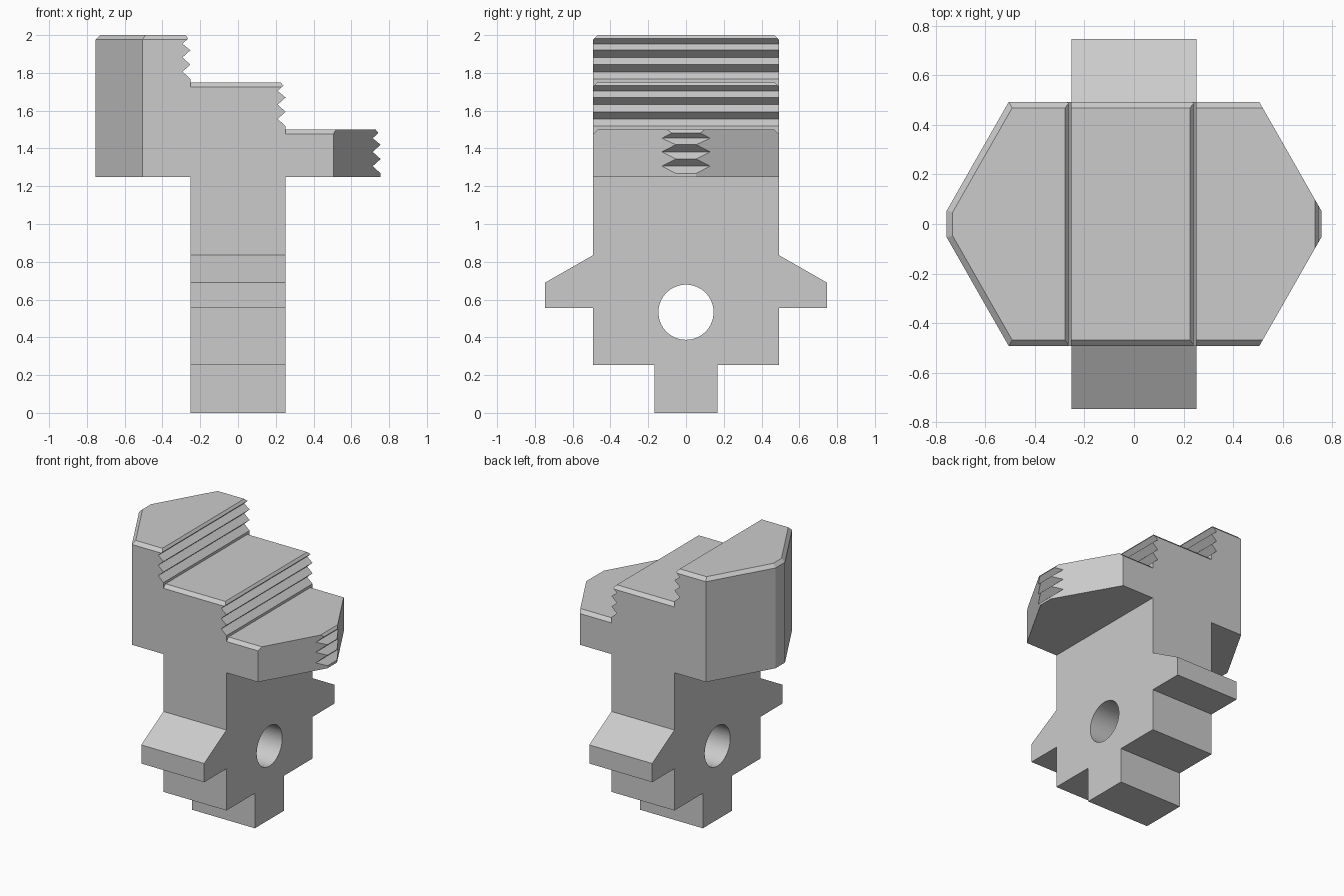
import bpy, bmesh
from mathutils import Vector

cube = bpy.data.objects.get("Cube")
if cube:
    bpy.data.objects.remove(cube, do_unlink=True)

steel = bpy.data.materials.new("steel grey")
steel.use_nodes = True
GREY = (0.6, 0.6, 0.6, 1)
steel.diffuse_color = GREY
steel.node_tree.nodes["Principled BSDF"].inputs["Base Color"].default_value = GREY

STEM_X = 0.252    # half thickness of the stem
HALF_Y = 0.492    # half width of the jaw
END_X = 0.755     # half length of the head
BASE_Z = 1.25     # underside of the head
BEVEL = 0.024
SLANT = Vector((0.438, 0.25, 0)).normalized()   # outward normal of the slanted flanks
CORNER = Vector((0.505, HALF_Y, 0))


def prism(points, direction):
    """Closed bmesh: a flat outline extruded along a vector."""
    bm = bmesh.new()
    face = bm.faces.new([bm.verts.new(p) for p in points])
    new = bmesh.ops.extrude_face_region(bm, geom=[face])["geom"]
    verts = [v for v in new if isinstance(v, bmesh.types.BMVert)]
    bmesh.ops.translate(bm, verts=verts, vec=direction)
    bmesh.ops.recalc_face_normals(bm, faces=bm.faces)
    return bm


def cut(bm, point, normal):
    """Slice off everything beyond a plane and cap the opening."""
    geom = bm.verts[:] + bm.edges[:] + bm.faces[:]
    res = bmesh.ops.bisect_plane(bm, geom=geom, dist=1e-6, plane_co=point,
                                 plane_no=normal, clear_outer=True)
    edges = [e for e in res["geom_cut"] if isinstance(e, bmesh.types.BMEdge)]
    bmesh.ops.holes_fill(bm, edges=[e for e in edges if e.is_boundary], sides=0)


def finish(name, bm):
    bmesh.ops.recalc_face_normals(bm, faces=bm.faces)
    mesh = bpy.data.meshes.new(name)
    bm.to_mesh(mesh)
    bm.free()
    mesh.materials.append(steel)
    obj = bpy.data.objects.new(name, mesh)
    bpy.context.collection.objects.link(obj)
    return obj


def step(name, x0, x1, top, end=0):
    """One serrated step; end is -1 or 1 where the flanks taper."""
    valley = 0.042
    teeth = [(-0.026, 0), (-0.012, -0.018), (-valley, -0.046)]
    for i in range(3):
        teeth.append((0, -0.08 - 0.076 * i))
        if i < 2:
            teeth.append((-valley, -0.118 - 0.076 * i))
    outline = [(x0, BASE_Z), (x0, top)]
    outline += [(x1 + dx, top + dz) for dx, dz in teeth] + [(x1, BASE_Z)]
    bm = prism([(x, -HALF_Y, z) for x, z in outline], (0, 2 * HALF_Y, 0))
    rim = top - BEVEL
    for side in (-1, 1):
        cut(bm, (0, side * HALF_Y, rim), (0, side, 1))
        if end:
            normal = Vector((SLANT.x * end, SLANT.y * side, 0))
            point = Vector((CORNER.x * end, CORNER.y * side, rim))
            cut(bm, point, normal)
            if end < 0:
                cut(bm, point, normal + Vector((0, 0, 1)))
    if end < 0:
        cut(bm, (-END_X, 0, rim), (-1, 0, 1))
    return finish(name, bm)


# Stem with side lugs and a narrow foot
half = [(0.167, 0), (0.167, 0.253), (HALF_Y, 0.253), (HALF_Y, 0.555),
        (0.746, 0.555), (0.746, 0.69), (HALF_Y, 0.835), (HALF_Y, BASE_Z)]
outline = half + [(-y, z) for y, z in reversed(half)]
jaw = finish("stepped_jaw", prism([(-STEM_X, y, z) for y, z in outline],
                                  (2 * STEM_X, 0, 0)))

# Three serrated steps of the head
parts = [step("middle_step", -STEM_X, STEM_X, 1.75),
         step("tall_step", -END_X, -STEM_X, 2.0, -1),
         step("low_step", STEM_X, END_X, 1.5, 1)]

# Cross hole through the stem
bpy.ops.mesh.primitive_cylinder_add(vertices=64, radius=0.146, depth=1,
                                    location=(0, 0, 0.533),
                                    rotation=(0, 1.570796, 0))
hole = bpy.context.object
hole.name = "hole_cutter"
hole.data.materials.append(steel)
hole.hide_render = True

# Fuse the parts, then drill the hole
bpy.context.view_layer.objects.active = jaw
for part in parts + [hole]:
    mod = jaw.modifiers.new(part.name, "BOOLEAN")
    mod.solver = "EXACT"
    mod.operation = "DIFFERENCE" if part is hole else "UNION"
    mod.object = part
    bpy.ops.object.modifier_apply(modifier=mod.name)
    bpy.data.objects.remove(part, do_unlink=True)

# Smooth only the hole wall
bpy.ops.object.select_all(action="DESELECT")
jaw.select_set(True)
bpy.ops.object.shade_smooth_by_angle(angle=0.2)
